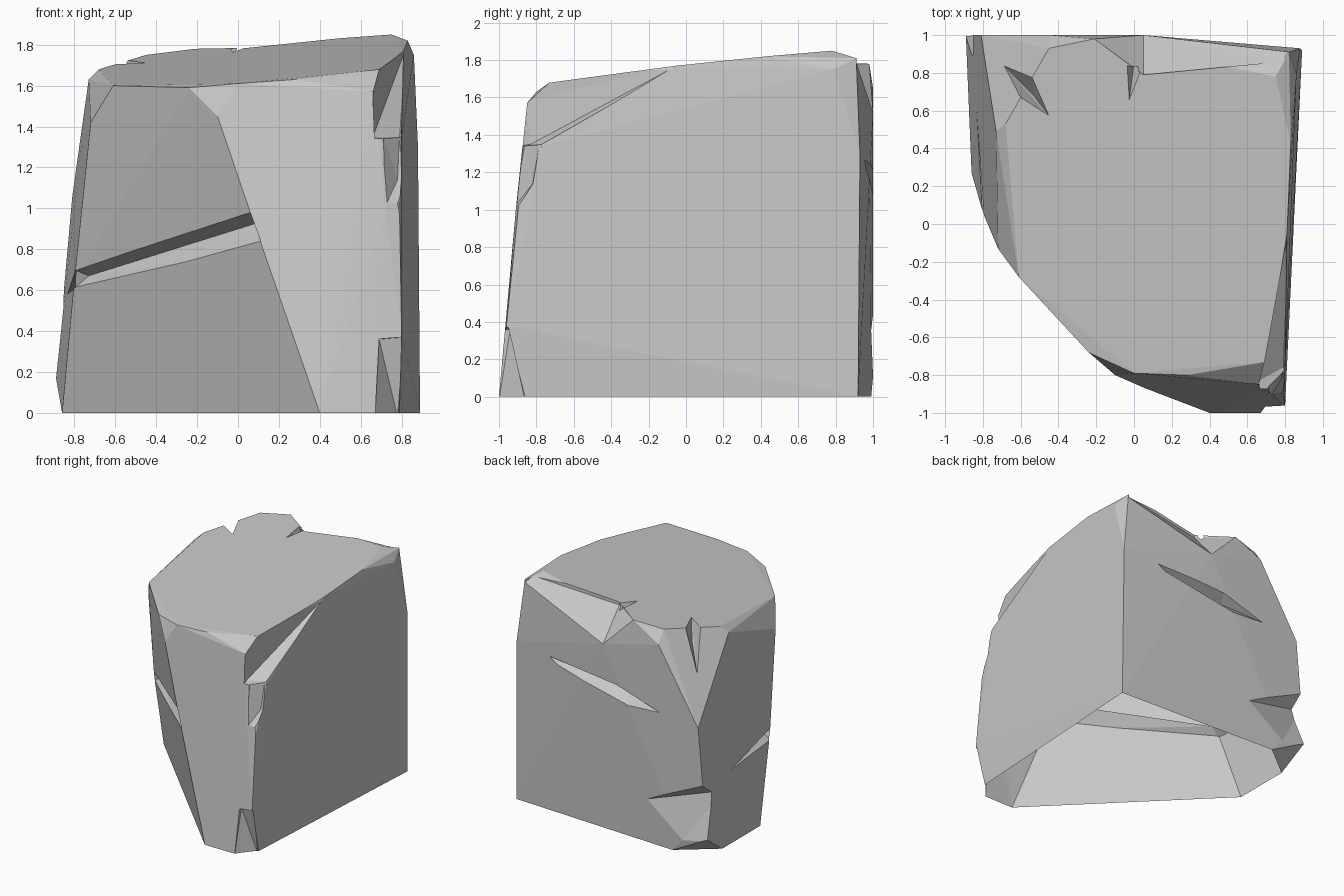
import bpy
import bmesh
from mathutils import Vector

default_cube = bpy.data.objects.get("Cube")
if default_cube:
    bpy.data.objects.remove(default_cube, do_unlink=True)

stone = bpy.data.materials.new("stone_grey")
stone.use_nodes = True
stone_colour = (0.58, 0.58, 0.58, 1)
stone.diffuse_color = stone_colour
stone.node_tree.nodes["Principled BSDF"].inputs["Base Color"].default_value = stone_colour


def hull_object(name, points):
    """Wrap a convex flat-faced solid around a few corner points."""
    bm = bmesh.new()
    for point in points:
        bm.verts.new(point)
    bmesh.ops.convex_hull(bm, input=bm.verts[:])
    loose = [vert for vert in bm.verts if not vert.link_faces]
    bmesh.ops.delete(bm, geom=loose, context="VERTS")
    bmesh.ops.recalc_face_normals(bm, faces=bm.faces[:])
    mesh = bpy.data.meshes.new(name)
    bm.to_mesh(mesh)
    bm.free()
    mesh.materials.append(stone)
    item = bpy.data.objects.new(name, mesh)
    bpy.context.collection.objects.link(item)
    return item


def groove_section(upper, lower, inner, reach=1.5):
    """Wedge cross-section whose open side is pushed out past the surface."""
    inner = Vector(inner)
    return [inner] + [inner + (Vector(lip) - inner) * reach for lip in (upper, lower)]


def carve(target, name, points):
    """Cut a convex chip or groove out of the target and remove the cutter."""
    cutter = hull_object(name, points)
    cutter.hide_render = True
    modifier = target.modifiers.new(name, "BOOLEAN")
    modifier.operation = "DIFFERENCE"
    modifier.solver = "EXACT"
    modifier.use_hole_tolerant = True
    modifier.object = cutter
    graph = bpy.context.evaluated_depsgraph_get()
    carved = bpy.data.meshes.new_from_object(target.evaluated_get(graph))
    target.modifiers.remove(modifier)
    # Keep the uncut stone if a cut degenerates
    if len(carved.polygons) * 2 > len(target.data.polygons):
        target.data = carved
    bpy.data.objects.remove(cutter, do_unlink=True)


# Main boulder: corner points of the base, flanks and sloping top
base = [(.89, .92, 0), (-.57, .99, 0), (-.86, .76, 0), (-.86, .27, 0),
        (.4, -1, 0), (.67, -1, 0), (.79, -.86, 0)]
flanks = [(.8, -.96, .38), (.79, -.9, .97), (.72, -.91, 1), (.06, -.87, .98),
          (-.8, .06, .65), (-.89, 1, .17), (-.67, 1, .11), (-.85, 1, .6),
          (-.81, 1, 1.06), (.88, .93, 1.3), (.72, -.87, 1.31), (.8, -.77, 1.34)]
shoulders = [(-.72, -.13, 1.42), (-.1, -.8, 1.45), (.67, -.85, 1.57),
             (.05, 1, 1.52), (-.45, 1, 1.65), (-.73, .49, 1.63), (.86, .79, 1.75)]
top = [(-.61, -.28, 1.6), (-.24, -.68, 1.59), (0, -.79, 1.61), (.28, -.8, 1.63),
       (.7, -.73, 1.68), (.81, -.05, 1.77), (.83, .43, 1.82), (.75, .78, 1.85),
       (.82, .91, 1.81), (-.21, .98, 1.78), (-.45, .93, 1.75), (-.68, .53, 1.68)]
boulder = hull_object("boulder", base + flanks + shoulders + top)

# Long crack running from the left flank across the front
corner = groove_section((-.8, .04, .7), (-.8, .06, .61), (-.73, .08, .67))
middle = groove_section((.06, -.87, .98), (.11, -.89, .84), (.13, -.79, .94))
carve(boulder, "side_crack", corner + [(-.88, .85, .54)])
carve(boulder, "front_crack", corner + middle)
carve(boulder, "front_crack_end", middle + [(.51, -.9, .98)])

# Broken upper, middle and lower parts of the front corner
carve(boulder, "upper_corner_chip", [
    (.82, -.03, 1.78), (.69, -.74, 1.69), (.66, -.86, 1.58), (.66, -.83, 1.35),
    (.79, -.76, 1.35), (.9, -.1, 1.8), (.9, -.9, 1.72), (.9, -.95, 1.34), (.68, -.95, 1.33)])
carve(boulder, "middle_corner_chip", [
    (.71, -.86, 1.36), (.72, -.92, 1.01), (.78, -.82, 1.14), (.79, -.78, 1.37),
    (.8, -.93, .96), (.88, -.96, 1.36), (.72, -.96, 1.35), (.88, -.81, 1.14)])
carve(boulder, "lower_corner_chip", [
    (.67, -1, -.02), (.78, -.86, -.02), (.69, -.94, .36), (.81, -.95, .37),
    (.9, -.97, -.02), (.8, -1.1, .38), (.69, -1.1, .36), (.67, -1.1, -.02)])

# Slanting crack across the back
back = groove_section((-.07, 1, 1.22), (-.18, 1, 1.08), (-.12, .91, 1.17))
carve(boulder, "back_crack", back + [(.67, .94, 1.27), (-.5, 1.01, 1.09)])

# Chip out of the lower back corner
carve(boulder, "corner_chip", [
    (-.29, 1, .34), (-.29, 1.1, .34), (-.85, 1, .6), (-.85, 1.2, .65),
    (-.95, .87, .54), (-.95, 1, .16), (-.95, 1.2, .16),
    (-.67, 1, .11), (-.67, 1.2, .11)])

# Broken rear edge of the top
carve(boulder, "rear_edge_chip", [
    (.05, 1, 1.52), (.05, 1.3, 1.5), (.05, .79, 1.76), (.6, .85, 1.82),
    (.78, .86, 1.83), (.79, .87, 2), (.83, .93, 1.77), (.83, 1.2, 1.78),
    (-.21, .98, 1.78), (-.2, 1.1, 2), (.05, .79, 2)])

# Gashes over the rear rim
rim = groove_section((-.54, .78, 1.73), (-.61, .68, 1.7), (-.53, .68, 1.58))
carve(boulder, "rim_gash", rim + [(-.44, .56, 1.73), (-.7, .85, 1.4)])
carve(boulder, "small_gash", [
    (-.03, .62, 1.78), (-.06, .83, 1.85), (.06, .8, 1.85), (0, .85, 1.68)])

# Open the underside, merge coplanar triangles and keep the facets flat
bm = bmesh.new()
bm.from_mesh(boulder.data)
bmesh.ops.remove_doubles(bm, verts=bm.verts[:], dist=.0005)
underside = [face for face in bm.faces if all(v.co.z < .001 for v in face.verts)]
bmesh.ops.delete(bm, geom=underside, context="FACES")
bmesh.ops.dissolve_limit(bm, angle_limit=.03, verts=bm.verts[:], edges=bm.edges[:])
for face in bm.faces:
    face.smooth = False
    face.material_index = 0
bm.to_mesh(boulder.data)
bm.free()
boulder.data.materials.clear()
boulder.data.materials.append(stone)
